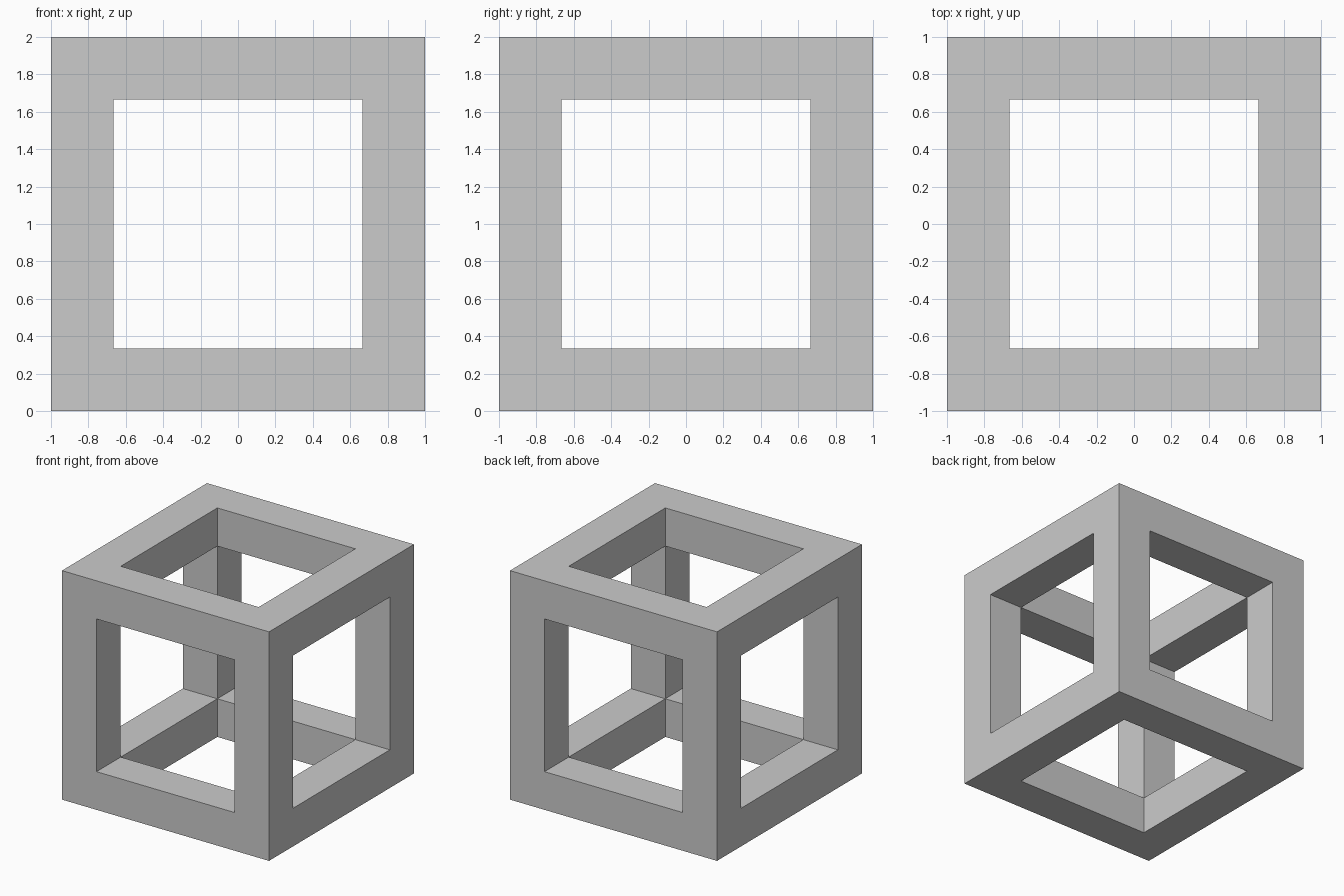
import bpy, bmesh
from itertools import product

if "Cube" in bpy.data.objects:
    bpy.data.objects.remove(bpy.data.objects["Cube"])

SIZE, BAR = 2.0, 1 / 3
HALF = SIZE / 2
CUTS = [-HALF, -HALF + BAR, HALF - BAR, HALF]  # grid lines on every axis


def solid(cell):
    """Corner blocks and edge bars are solid; face centres and the core are open."""
    return all(0 <= i <= 2 for i in cell) and cell.count(1) <= 1


# Cube frame: one quad wherever a solid cell meets an open one
bm = bmesh.new()
verts = {}


def corner(idx):
    if idx not in verts:
        x, y, z = (CUTS[i] for i in idx)
        verts[idx] = bm.verts.new((x, y, z + HALF))
    return verts[idx]


for cell in filter(solid, product(range(3), repeat=3)):
    for axis, side in product(range(3), (0, 1)):
        neighbour = list(cell)
        neighbour[axis] += 1 if side else -1
        if solid(tuple(neighbour)):
            continue
        u, v = (axis + 1) % 3, (axis + 2) % 3
        quad = []
        for du, dv in ((0, 0), (1, 0), (1, 1), (0, 1)):
            idx = list(cell)
            idx[axis] += side
            idx[u] += du
            idx[v] += dv
            quad.append(corner(tuple(idx)))
        bm.faces.new(quad if side else quad[::-1])

mesh = bpy.data.meshes.new("cube_frame")
bm.to_mesh(mesh)
bm.free()
frame = bpy.data.objects.new("cube_frame", mesh)
bpy.context.collection.objects.link(frame)
